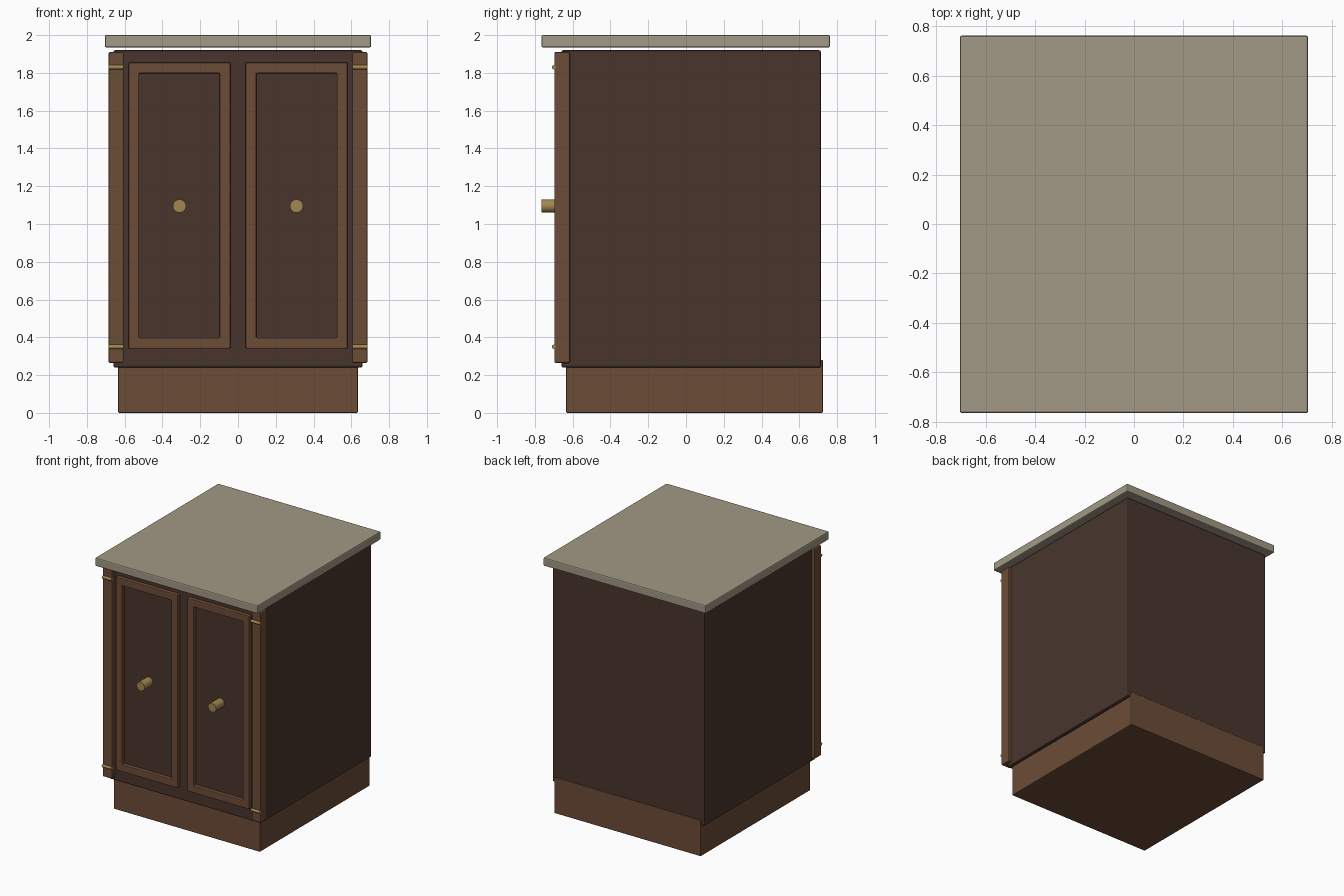
import bpy, bmesh, math
from mathutils import Matrix

if "Cube" in bpy.data.objects:
    bpy.data.objects.remove(bpy.data.objects["Cube"])


def material(name, rgb):
    m = bpy.data.materials.new(name)
    m.diffuse_color = (*rgb, 1)
    m.use_nodes = True
    m.node_tree.nodes["Principled BSDF"].inputs["Base Color"].default_value = m.diffuse_color
    return m


DARK = material("dark_wood", (0.068, 0.036, 0.027))
WOOD = material("warm_wood", (0.150, 0.072, 0.037))
STONE = material("stone", (0.36, 0.32, 0.24))
BRASS = material("brass", (0.36, 0.24, 0.08))


def finish(name, bm, mat, bevel=0.0):
    bmesh.ops.recalc_face_normals(bm, faces=bm.faces)
    me = bpy.data.meshes.new(name)
    bm.to_mesh(me)
    bm.free()
    ob = bpy.data.objects.new(name, me)
    bpy.context.collection.objects.link(ob)
    me.materials.append(mat)
    if bevel:
        mod = ob.modifiers.new("bevel", 'BEVEL')
        mod.width, mod.segments = bevel, 2
    return ob


def box(name, x, y, z, mat, bevel=0.006):
    bm = bmesh.new()
    size = [b - a for a, b in (x, y, z)]
    mid = [(a + b) / 2 for a, b in (x, y, z)]
    bmesh.ops.create_cube(bm, size=1, matrix=Matrix.Translation(mid) @ Matrix.Diagonal((*size, 1)))
    return finish(name, bm, mat, bevel)


def rod(name, centre, radius, length, axis, mat, bevel=0.0):
    bm = bmesh.new()
    turn = Matrix.Rotation(math.pi / 2, 4, 'X' if axis == 'Y' else 'Y')
    bmesh.ops.create_cone(bm, cap_ends=True, segments=24, radius1=radius, radius2=radius,
                          depth=length, matrix=Matrix.Translation(centre) @ turn)
    for f in bm.faces:
        f.smooth = len(f.verts) == 4
    for e in bm.edges:
        e.smooth = all(f.smooth for f in e.link_faces)
    return finish(name, bm, mat, bevel)


def frame(name, x, z, rail, y, mat):
    """Rectangular picture-frame moulding."""
    bm = bmesh.new()
    loops = []
    for inset in (0, rail):
        for depth in y:
            x0, x1, z0, z1 = x[0] + inset, x[1] - inset, z[0] + inset, z[1] - inset
            loops.append([bm.verts.new((a, depth, c))
                          for a, c in ((x0, z0), (x1, z0), (x1, z1), (x0, z1))])
    of, ob, nf, nb = loops
    for p, q in ((of, ob), (ob, nb), (nb, nf), (nf, of)):
        for i in range(4):
            j = (i + 1) % 4
            bm.faces.new((p[i], p[j], q[j], q[i]))
    return finish(name, bm, mat, 0.006)


# Main carcass, plinth and worktop
box("plinth", (-0.635, 0.635), (-0.635, 0.725), (0, 0.28), WOOD)
box("cabinet_body", (-0.66, 0.66), (-0.66, 0.715), (0.24, 1.92), DARK, 0.01)
box("countertop", (-0.705, 0.705), (-0.765, 0.762), (1.935, 2.0), STONE, 0.008)

# Posts, doors and hardware on both sides
for side, s in (("left", -1), ("right", 1)):
    def span(a, b):
        return tuple(sorted((s * a, s * b)))
    box(side + "_post", span(0.605, 0.685), (-0.697, -0.615), (0.265, 1.91), WOOD)
    frame(side + "_door_frame", span(0.04, 0.58), (0.34, 1.855), 0.057, (-0.69, -0.65), WOOD)
    rod(side + "_knob", (s * 0.31, -0.71, 1.095), 0.035, 0.11, 'Y', BRASS)
    for level, z in (("lower", 0.35), ("upper", 1.83)):
        rod(f"{side}_{level}_hinge", (s * 0.645, -0.699, z), 0.011, 0.08, 'X', BRASS)
